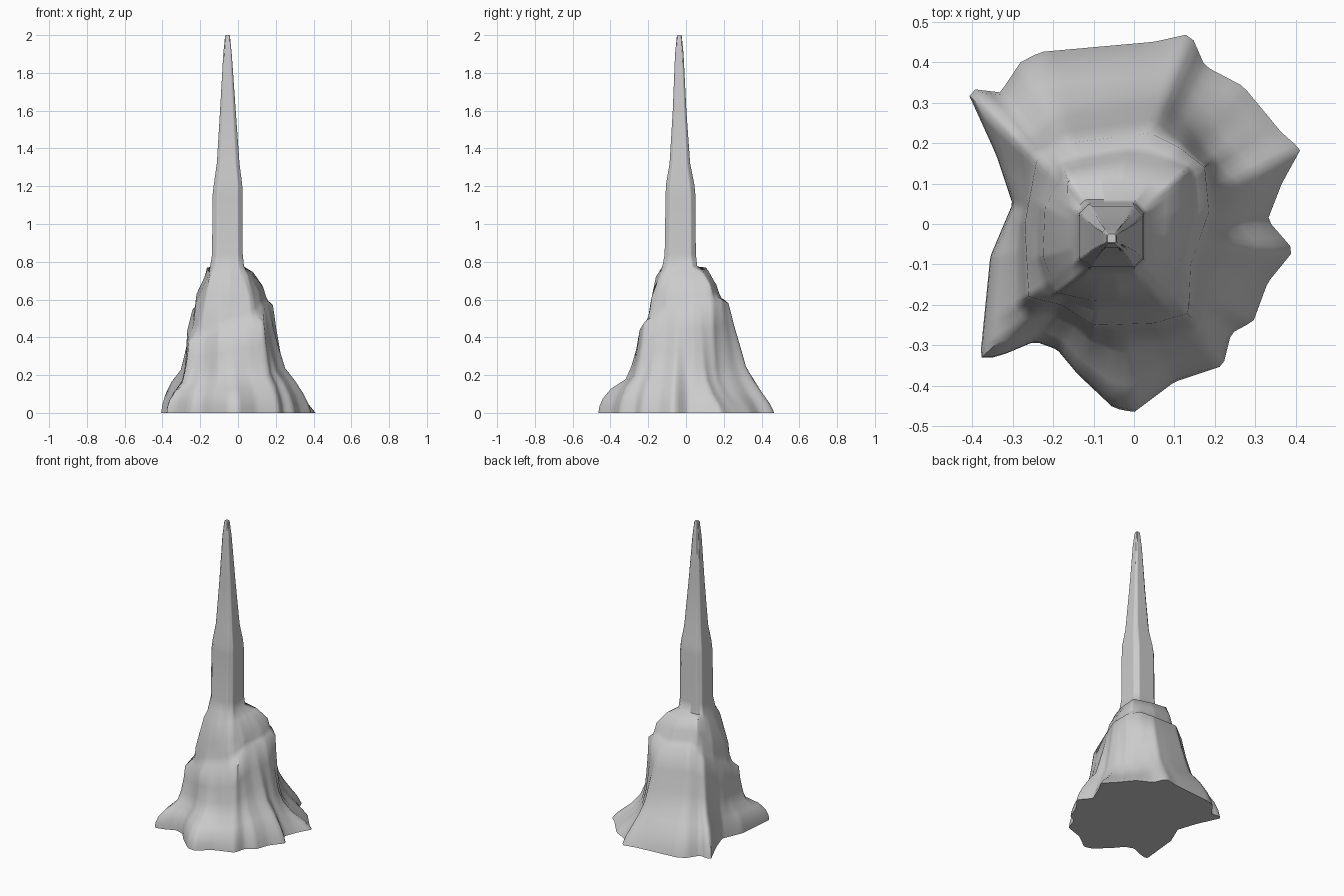
import bpy, bmesh
from math import cos, sin, tau, exp, atan2

if "Cube" in bpy.data.objects:
    bpy.data.objects.remove(bpy.data.objects["Cube"])

CX, CY, N = -0.055, -0.035, 144   # spire axis and points per ring


def ring(pts):
    """Resample a 3D outline at N even angles around the spire axis."""
    out = []
    for k in range(N):
        dx, dy = cos(tau * k / N), sin(tau * k / N)
        best = (0.01, 0)
        for a, b in zip(pts, pts[1:] + pts[:1]):
            ax, ay, ex, ey = a[0] - CX, a[1] - CY, b[0] - a[0], b[1] - a[1]
            det = ex * dy - ey * dx
            if abs(det) < 1e-9:
                continue
            t = (dx * ay - dy * ax) / det
            r = (ax + t * ex) * dx + (ay + t * ey) * dy
            if -1e-6 <= t <= 1 + 1e-6 and r > best[0]:
                best = (r, a[2] + t * (b[2] - a[2]))
        out.append((CX + best[0] * dx, CY + best[0] * dy, best[1]))
    return out


def block(x0, x1, y0, y1, z):
    """Chamfered square cross-section of the spire."""
    c, d = (x1 - x0) * 0.15, (y1 - y0) * 0.15
    return ring([(x1, y0 + d, z), (x1, y1 - d, z), (x1 - c, y1, z), (x0 + c, y1, z),
                 (x0, y1 - d, z), (x0, y0 + d, z), (x0 + c, y0, z), (x1 - c, y0, z)])


def blend(a, b, front, back, corner, s):
    """Ring between a and b: share of outline a differs at the front left,
    the back right, and the hollow at the back right corner."""
    out = []
    for p, q in zip(a, b):
        w = min(1, max(0, 0.5 + 1.5 * (q[0] + q[1])))
        g = exp(-((atan2(q[1] - CY, q[0] - CX) - 0.68) / 0.42) ** 2)
        f = (front + (back - front) * w) * (1 - g) + corner * g
        out.append((p[0] * f + q[0] * (1 - f), p[1] * f + q[1] * (1 - f),
                    p[2] + (q[2] - p[2]) * s))
    return out


# Flared foot outline
foot = ring([(x, y, 0) for x, y in [
    (-.415, .335), (-.33, .325), (-.28, .4), (-.23, .425), (.05, .45), (.14, .47),
    (.175, .39), (.27, .34), (.365, .225), (.412, .185), (.365, .1), (.33, .01),
    (.395, -.065), (.33, -.145), (.295, -.24), (.24, -.27), (.22, -.35), (.1, -.39),
    (0, -.465), (-.05, -.455), (-.14, -.37), (-.19, -.31), (-.245, -.29),
    (-.34, -.33), (-.38, -.33), (-.355, -.08), (-.3, .05), (-.34, .17)]])
# Ledge that climbs from the front left to the right and back
ledge = ring([
    (-.26, -.18, .38), (-.18, -.2, .38), (-.1, -.25, .41), (.05, -.245, .44),
    (.135, -.22, .48), (.14, -.1, .56), (.185, .03, .57), (.175, .14, .58),
    (.11, .19, .6), (.04, .225, .58), (-.16, .2, .6), (-.24, .16, .55),
    (-.27, 0, .43)])
# Shoulders under the spire
shoulder = ring([
    (-.19, -.17, .52), (-.1, -.19, .57), (.06, -.18, .62), (.11, -.1, .64),
    (.135, .04, .66), (.125, .13, .68), (-.02, .16, .68), (-.17, .135, .7),
    (-.22, .04, .63), (-.225, -.08, .57)])
cap = ring([
    (-.15, -.14, .72), (-.04, -.16, .72), (.05, -.13, .73), (.075, -.03, .74),
    (.08, .09, .745), (-.05, .12, .75), (-.165, .105, .77), (-.165, 0, .74)])

rings = [foot] + [blend(foot, ledge, *v) for v in [
    (.98, .93, .8, .08), (.9, .8, .45, .18), (.7, .62, .2, .3),
    (.32, .46, .12, .42), (.18, .34, .07, .58), (.07, .17, .03, .78)]]
rings += [ledge, blend(ledge, shoulder, .45, .55, .55, .2),
          blend(ledge, shoulder, .2, .3, .3, .5), shoulder, cap]
# Tapering spire
rings += [block(*b) for b in [
    (-.148, .032, -.125, .06, .775), (-.137, .025, -.113, .052, .84),
    (-.135, .025, -.108, .05, 1.15), (-.128, .022, -.106, .044, 1.21),
    (-.112, .008, -.087, .022, 1.32), (-.095, -.012, -.07, .002, 1.6),
    (-.078, -.033, -.058, -.013, 1.9), (-.069, -.042, -.049, -.022, 1.99),
    (-.066, -.045, -.046, -.025, 2.0)]]

bm = bmesh.new()
loops = [[bm.verts.new(p) for p in r] for r in rings]
for lo, hi in zip(loops, loops[1:]):
    for i in range(N):
        j = (i + 1) % N
        bm.faces.new((lo[i], lo[j], hi[j], hi[i]))
bm.faces.new(loops[0][::-1])
bm.faces.new(loops[-1])

me = bpy.data.meshes.new("rock_spire")
bm.to_mesh(me)
bm.free()
ob = bpy.data.objects.new("rock_spire", me)
bpy.context.collection.objects.link(ob)
bpy.context.view_layer.objects.active = ob
ob.select_set(True)
bpy.ops.object.shade_smooth_by_angle(angle=1.1)
